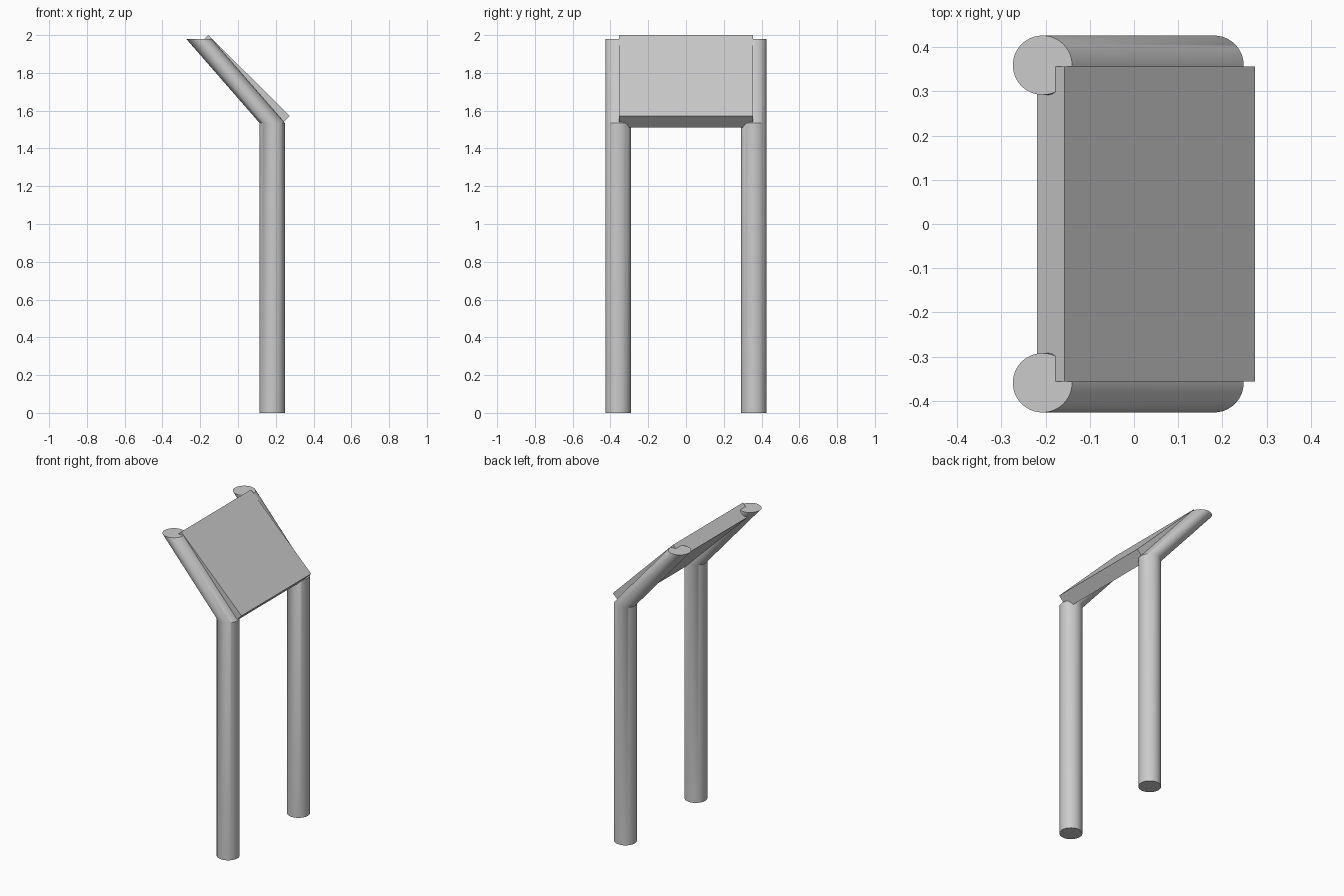
import bpy, bmesh, math
from mathutils import Vector

cube = bpy.data.objects.get("Cube")
if cube:
    bpy.data.objects.remove(cube, do_unlink=True)

grey = bpy.data.materials.new("light grey")
grey.use_nodes = True
GREY = (0.6, 0.6, 0.6, 1)
grey.diffuse_color = GREY
grey.node_tree.nodes["Principled BSDF"].inputs["Base Color"].default_value = GREY

SIDES = 48
RADIUS = 0.067
POST_Y = 0.359


def finish(bm, name):
    bmesh.ops.recalc_face_normals(bm, faces=bm.faces)
    mesh = bpy.data.meshes.new(name)
    bm.to_mesh(mesh)
    bm.free()
    mesh.materials.append(grey)
    obj = bpy.data.objects.new(name, mesh)
    bpy.context.collection.objects.link(obj)
    return obj


# Bent post: level rings along a path, so the slanted part is a sheared cylinder
def post(name, y):
    bm = bmesh.new()
    rings = []
    for cx, cz in ((0.181, 0), (0.181, 1.535), (-0.207, 1.98)):
        angles = [2 * math.pi * i / SIDES for i in range(SIDES)]
        rings.append([bm.verts.new((cx + RADIUS * math.cos(a), y + RADIUS * math.sin(a), cz))
                      for a in angles])
    for low, high in zip(rings, rings[1:]):
        for i in range(SIDES):
            j = (i + 1) % SIDES
            bm.faces.new((low[i], low[j], high[j], high[i]))
    bm.faces.new(rings[0])
    bm.faces.new(rings[-1])
    obj = finish(bm, name)
    bpy.ops.object.select_all(action='DESELECT')
    obj.select_set(True)
    bpy.context.view_layer.objects.active = obj
    bpy.ops.object.shade_smooth_by_angle(angle=math.radians(30))


post("left_post", -POST_Y)
post("right_post", POST_Y)

# Tilted board: side profile extruded across the width
bm = bmesh.new()
profile = ((-0.157, 2.0), (0.274, 1.572), (0.212, 1.51), (-0.219, 1.938))
side = bm.faces.new([bm.verts.new((x, -0.356, z)) for x, z in profile])
extruded = bmesh.ops.extrude_face_region(bm, geom=[side])["geom"]
bmesh.ops.translate(bm, vec=Vector((0, 0.712, 0)),
                    verts=[v for v in extruded if isinstance(v, bmesh.types.BMVert)])
finish(bm, "sign_board")
